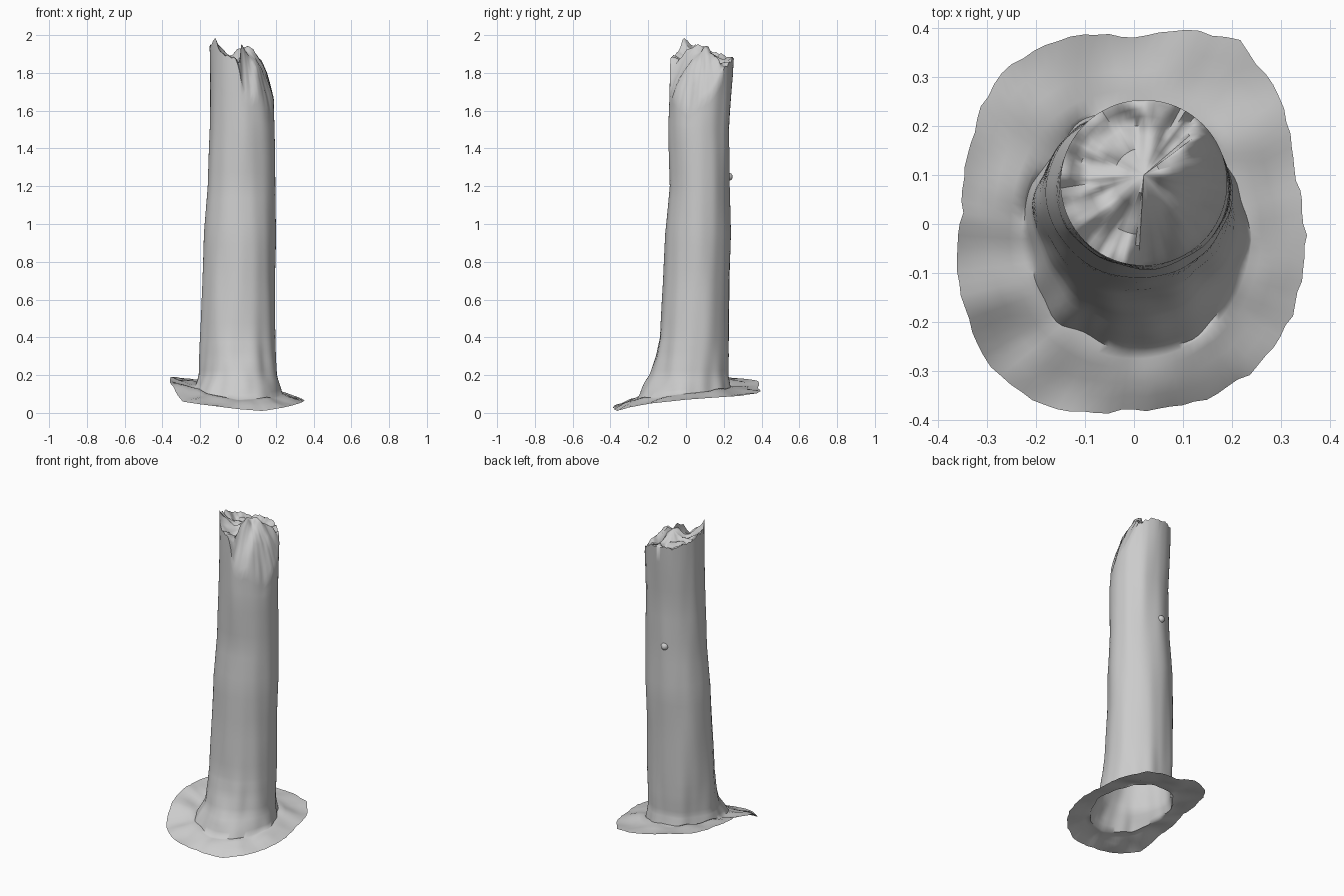
import bpy, bmesh, math
from mathutils import Vector, noise

cube = bpy.data.objects.get("Cube")
if cube:
    bpy.data.objects.remove(cube)

SEGMENTS = 96
ANGLES = [math.tau * i / SEGMENTS for i in range(SEGMENTS)]

grey = bpy.data.materials.new("weathered_grey")
grey.use_nodes = True
grey.diffuse_color = (0.6, 0.6, 0.6, 1)
grey.node_tree.nodes["Principled BSDF"].inputs["Base Color"].default_value = (0.6, 0.6, 0.6, 1)


def around(keys, angle):
    """Interpolate (degrees, value) keys around a full turn."""
    deg = math.degrees(angle) % 360
    keys = keys + [(keys[0][0] + 360, keys[0][1])]
    for (a, u), (b, v) in zip(keys, keys[1:]):
        if a <= deg <= b:
            return u + (v - u) * (deg - a) / (b - a)
    return keys[0][1]


def wobble(p, scale, amount):
    return noise.noise(Vector(p) * scale) * amount


def ellipse(box, height):
    """Ring of points in an x/y box, with a height rule by angle."""
    x0, x1, y0, y1 = box
    return [Vector(((x0 + x1) / 2 + (x1 - x0) / 2 * math.cos(a),
                    (y0 + y1) / 2 + (y1 - y0) / 2 * math.sin(a), height(a))) for a in ANGLES]


def blend(ring_a, ring_b, t, lift=0):
    return [p.lerp(q, t) + Vector((0, 0, lift)) for p, q in zip(ring_a, ring_b)]


# Ragged ground skirt: radius and height of the outer edge
edge_radius = [(0, .345), (20, .345), (45, .40), (61, .43), (90, .38), (110, .405), (130, .41),
               (150, .375), (175, .35), (207, .385), (225, .41), (240, .415), (270, .378),
               (290, .385), (310, .385), (330, .37)]
edge_height = [(0, .07), (45, .09), (90, .13), (110, .17), (150, .19), (180, .19), (207, .14),
               (225, .06), (270, .02), (290, .01), (330, .05)]
foot_height = [(0, .1), (90, .14), (180, .15), (225, .1), (270, .07), (315, .08)]
# Broken rim of the trunk
rim_height = [(0, 1.65), (20, 1.7), (45, 1.83), (70, 1.87), (110, 1.88), (150, 1.9), (180, 1.94),
              (205, 1.96), (215, 1.99), (222, 1.93), (240, 1.89), (255, 1.88), (265, 1.84),
              (272, 1.69), (285, 1.66), (300, 1.68), (315, 1.63), (335, 1.59)]


def rim(a):
    return around(rim_height, a) + wobble((math.cos(a), math.sin(a), 3), 7, .025)


outer = []
for a in ANGLES:
    r = around(edge_radius, a) + wobble((math.cos(a), math.sin(a), 0), 9, .008)
    outer.append(Vector((r * math.cos(a), r * math.sin(a), around(edge_height, a))))

foot = ellipse((-.22, .23, -.265, .235), lambda a: around(foot_height, a))
rings = [outer]
for t in (.25, .5, .75, .92):
    ring = blend(outer, foot, t)
    for p in ring:
        p.z += wobble(p, 9, .02)
    rings.append(ring)

# Trunk: leaning, slightly swollen at mid height
trunk_keys = [foot]
for z, box in [(.2, (-.202, .208, -.19, .222)), (.3, (-.198, .203, -.16, .226)),
               (.4, (-.195, .2, -.14, .228)), (.7, (-.187, .195, -.12, .232)),
               (.95, (-.18, .2, -.11, .238)), (1.2, (-.16, .195, -.085, .23)),
               (1.5, (-.15, .193, -.09, .23))]:
    trunk_keys.append(ellipse(box, lambda a, z=z: z))
trunk_keys.append(ellipse((-.15, .19, -.085, .253), rim))
for low, high in zip(trunk_keys, trunk_keys[1:]):
    for step in range(4):
        ring = blend(low, high, step / 4)
        for p in ring:
            # shallow vertical bark ridges, strongest near the ground
            out = Vector((p.x, p.y - .06, 0)).normalized()
            depth = .006 + .014 * max(0, 1 - p.z / .5)
            p += out * wobble((p.x * 14, p.y * 14, p.z * 2), 1, depth)
        rings.append(ring)
top = trunk_keys[-1]
rings.append(top)

# Splintered break: a high ridge inside, falling steeply to the low front rim
peak = Vector((.02, .1, 1.93))
for s in (.95, .88, .78, .66, .52, .36, .2):
    ring = []
    for p in top:
        q = peak.lerp(p, s)
        q.z = peak.z + (p.z - peak.z) * s ** 2.4
        if p.z > peak.z - .1:
            q.z -= .05 * math.sin(math.pi * s)
        q.z += wobble((q.x, q.y, 0), 22, .045) * (1 - s ** 6)
        ring.append(q)
    rings.append(ring)

bm = bmesh.new()
grid = [[bm.verts.new(p) for p in ring] for ring in rings]
for low, high in zip(grid, grid[1:]):
    for i in range(SEGMENTS):
        j = (i + 1) % SEGMENTS
        bm.faces.new((low[i], low[j], high[j], high[i]))
centre = bm.verts.new(peak)
for i in range(SEGMENTS):
    bm.faces.new((grid[-1][i], grid[-1][(i + 1) % SEGMENTS], centre))


def finish(bm, name):
    mesh = bpy.data.meshes.new(name)
    bm.to_mesh(mesh)
    bm.free()
    mesh.materials.append(grey)
    obj = bpy.data.objects.new(name, mesh)
    bpy.context.collection.objects.link(obj)
    bpy.ops.object.select_all(action='DESELECT')
    obj.select_set(True)
    bpy.context.view_layer.objects.active = obj
    bpy.ops.object.shade_smooth_by_angle(angle=math.radians(60))
    return obj


finish(bm, "broken_trunk")

# Small knot on the back
bm = bmesh.new()
bmesh.ops.create_icosphere(bm, subdivisions=3, radius=.022)
knot = finish(bm, "bark_knot")
knot.location = (-.01, .225, 1.25)
